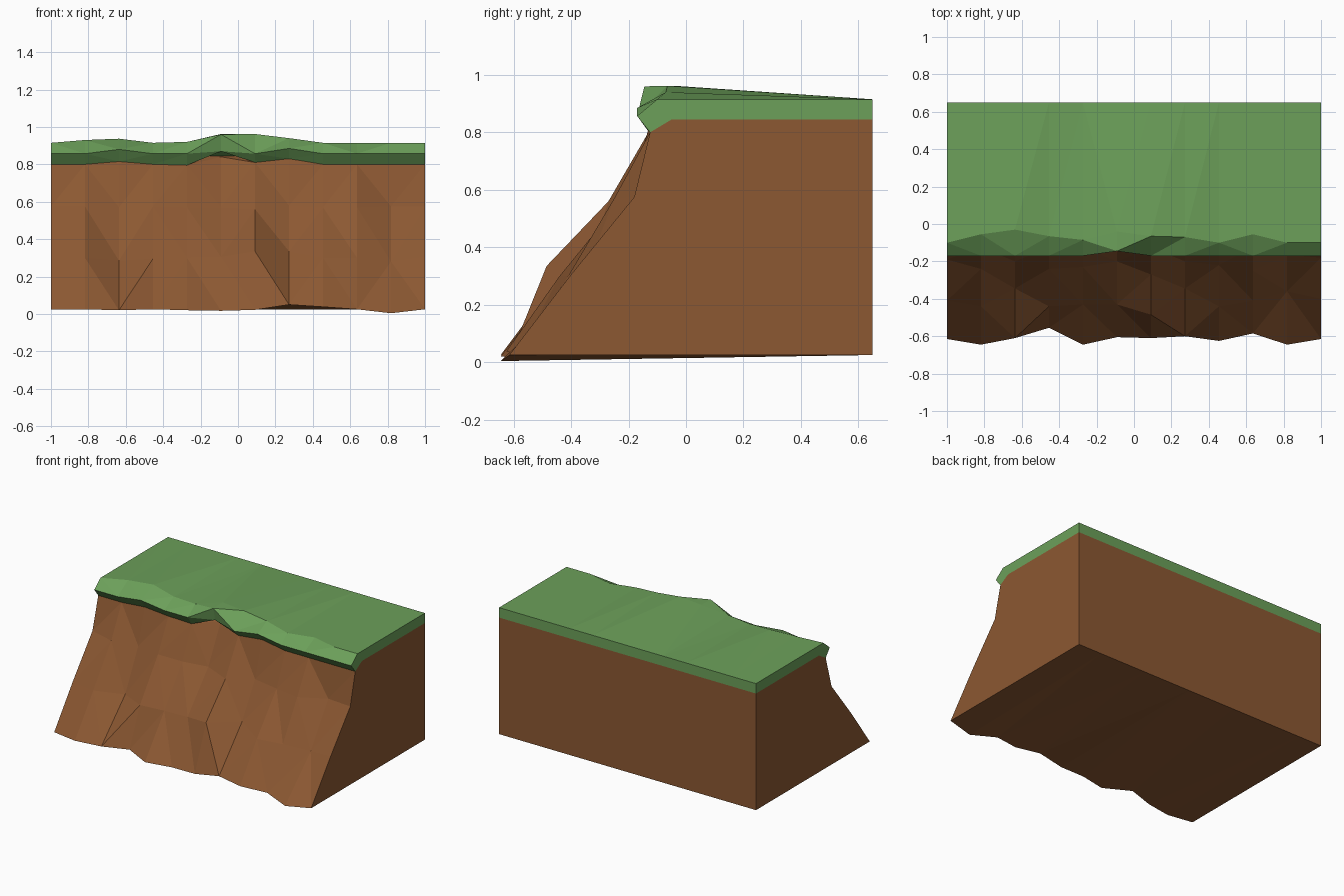
import bpy, bmesh

if "Cube" in bpy.data.objects:
    bpy.data.objects.remove(bpy.data.objects["Cube"])

COLS = 12
BACK = 0.65          # flat rear plane
SEAM = 0.845         # height where turf meets earth
XS = [-1 + 2 * i / (COLS - 1) for i in range(COLS)]


def material(name, rgb):
    m = bpy.data.materials.new(name)
    m.diffuse_color = (*rgb, 1)
    m.use_nodes = True
    m.node_tree.nodes["Principled BSDF"].inputs["Base Color"].default_value = m.diffuse_color
    return m


def loft(name, sections, mat):
    """Join one closed (y, z) section per column into a capped solid."""
    bm = bmesh.new()
    rings = [[bm.verts.new((x, y, z)) for y, z in s] for x, s in zip(XS, sections)]
    n = len(rings[0])
    for a, b in zip(rings, rings[1:]):
        for j in range(n):
            k = (j + 1) % n
            bm.faces.new((a[j], a[k], b[k], b[j]))
    bm.faces.new(rings[0])
    bm.faces.new(rings[-1][::-1])
    bmesh.ops.recalc_face_normals(bm, faces=bm.faces[:])
    bmesh.ops.triangulate(bm, faces=bm.faces[:], quad_method='BEAUTY')
    me = bpy.data.meshes.new(name)
    bm.to_mesh(me)
    bm.free()
    me.materials.append(mat)
    ob = bpy.data.objects.new(name, me)
    bpy.context.collection.objects.link(ob)
    return ob


earth = material("earth brown", (0.262, 0.098, 0.032))
grass = material("grass green", (0.150, 0.352, 0.102))

# Craggy front: depth and height of each row, left to right
foot_y = [-.615, -.645, -.61, -.555, -.645, -.605, -.61, -.60, -.625, -.585, -.645, -.615]
foot_z = [.025, .025, .02, .025, .02, .017, .022, .05, .038, .025, .004, .025]
low_y = [-.41, -.44, -.345, -.44, -.43, -.43, -.485, -.345, -.44, -.41, -.36, -.40]
low_z = [.30, .30, .285, .295, .30, .305, .335, .335, .30, .30, .28, .305]
high_y = [-.19, -.24, -.20, -.24, -.23, -.20, -.27, -.20, -.22, -.25, -.165, -.18]
high_z = [.575, .575, .57, .575, .57, .57, .56, .58, .57, .57, .575, .575]
lip_z = [.80, .80, .815, .80, .795, .87, .81, .83, .80, .80, .80, .80]

# Turf edge: crest line and outermost overhang
crest_y = [-.10, -.055, -.03, -.065, -.085, -.04, -.065, -.07, -.10, -.055, -.10, -.10]
crest_z = [.915, .93, .937, .915, .92, .962, .962, .94, .915, .915, .915, .915]
rim_y = [-.17] * COLS
rim_z = [.857, .857, .88, .857, .857, .96, .857, .885, .857, .857, .857, .857]
lip_y = [-.125] * COLS
rim_y[5] = -.145     # notch in the overhang

# Earth body
body = []
for i in range(COLS):
    top = (-.06, .84) if i == 5 else (lip_y[i], lip_z[i])
    body.append([(foot_y[i], foot_z[i]), (low_y[i], low_z[i]), (high_y[i], high_z[i]),
                 top, (-.05, SEAM), (BACK, SEAM), (BACK, .025)])
loft("earth_cliff", body, earth)

# Grass slab with drooping front lip
turf = [[(-.05, SEAM), (lip_y[i], lip_z[i]), (rim_y[i], rim_z[i]),
         (crest_y[i], crest_z[i]), (BACK, .915), (BACK, SEAM)] for i in range(COLS)]
loft("grass_top", turf, grass)
